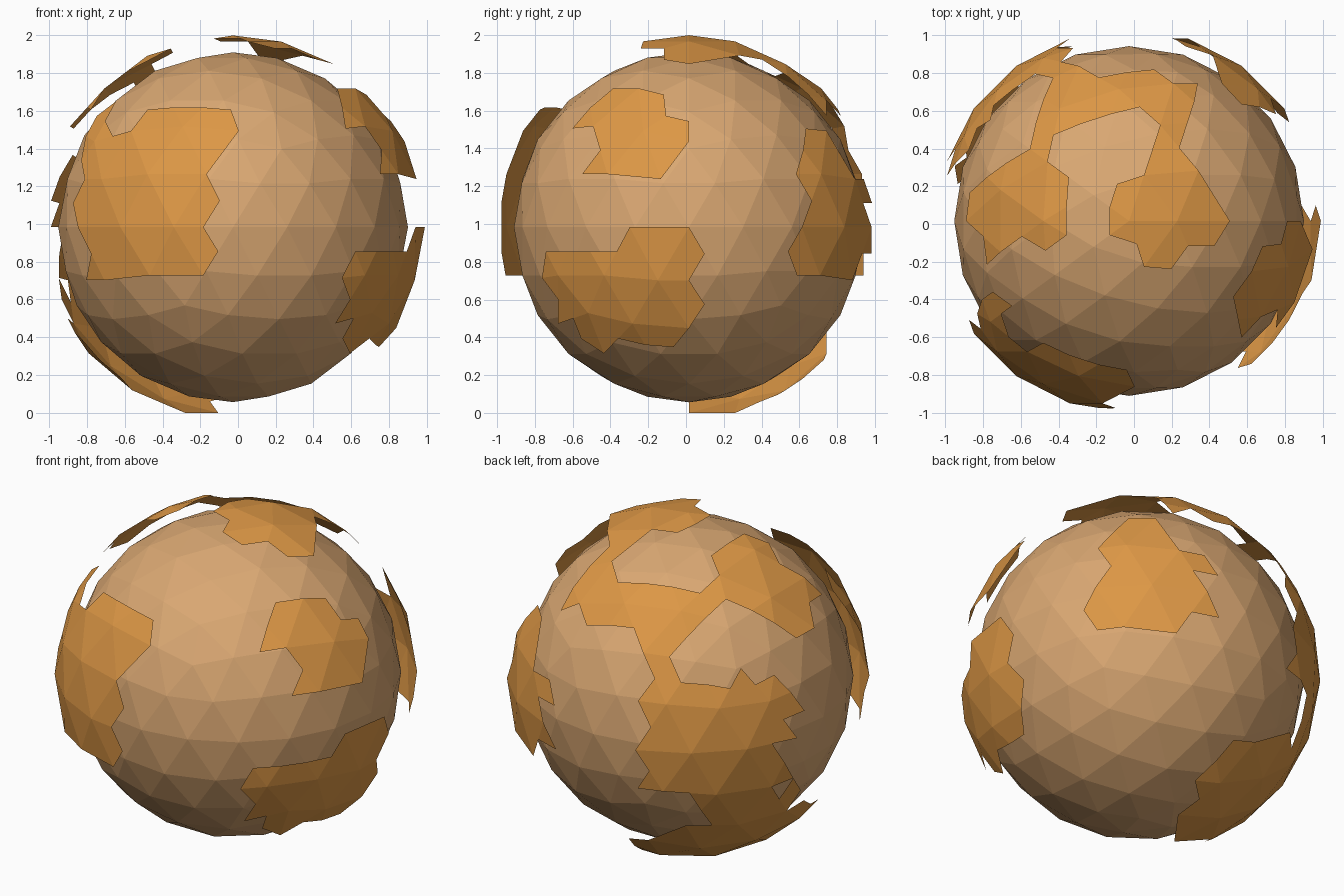
import bpy, bmesh, math
from mathutils import Vector

if "Cube" in bpy.data.objects:
    bpy.data.objects.remove(bpy.data.objects["Cube"])

CENTRE = Vector((-0.026, 0.016, 0.983))
CORE_R, SHELL_R = 0.927, 1.0165


def material(name, rgb):
    m = bpy.data.materials.new(name)
    m.diffuse_color = (*rgb, 1)
    m.use_nodes = True
    m.node_tree.nodes["Principled BSDF"].inputs["Base Color"].default_value = m.diffuse_color
    return m


SOIL = material("soil", (0.70, 0.39, 0.17))
LAND = material("land", (0.72, 0.31, 0.06))


def add_object(name, bm, mat):
    me = bpy.data.meshes.new(name)
    bm.to_mesh(me)
    bm.free()
    me.materials.append(mat)
    ob = bpy.data.objects.new(name, me)
    ob.location = CENTRE
    bpy.context.collection.objects.link(ob)


def inside(x, y, pts):
    hit = False
    for (x1, y1), (x2, y2) in zip(pts, pts[1:] + pts[:1]):
        if (y1 > y) != (y2 > y) and x < x1 + (y - y1) * (x2 - x1) / (y2 - y1):
            hit = not hit
    return hit


def outline(az, el, pts, world=True, depth=0.0):
    """Test for a face centre lying in an outline drawn from a view direction."""
    a, e = math.radians(az), math.radians(el)
    right = Vector((-math.sin(a), math.cos(a), 0))
    to_eye = Vector((math.cos(e) * math.cos(a), math.cos(e) * math.sin(a), math.sin(e)))
    up = to_eye.cross(right)

    def test(p):
        q = p + CENTRE if world else p
        return p.dot(to_eye) > depth and inside(q.dot(right), q.dot(up), pts)
    return test


def land(name, *tests):
    """Keep the shell faces that fall in any of the outlines."""
    bm = bmesh.new()
    bmesh.ops.create_icosphere(bm, subdivisions=3, radius=SHELL_R)
    bmesh.ops.subdivide_edges(bm, edges=bm.edges[:], cuts=1, use_grid_fill=True)
    drop = [f for f in bm.faces
            if not any(t(f.calc_center_median()) for t in tests)]
    bmesh.ops.delete(bm, geom=drop, context='FACES')
    add_object(name, bm, LAND)


# Inner ball
core = bmesh.new()
bmesh.ops.create_icosphere(core, subdivisions=3, radius=CORE_R)
add_object("core_ball", core, SOIL)

# Front plate
land("front_plate", outline(-90, 0, [
    (-.48, 1.61), (-.34, 1.62), (-.18, 1.62), (-.03, 1.61), (0, 1.5), (-.17, 1.27),
    (-.10, 1.12), (-.17, .99), (-.10, .86), (-.17, .73), (-.46, .73), (-.63, .71),
    (-.81, .71), (-.82, .84), (-.82, .97), (-.87, 1.11), (-.82, 1.24), (-.83, 1.38),
    (-.75, 1.6), (-.65, 1.65), (-.70, 1.55), (-.66, 1.47), (-.56, 1.5)]))

# Right side plates
land("right_lower_plate", outline(0, 0, [
    (-.75, .86), (-.36, .86), (-.3, .98), (.01, .98), (.09, .84), (.02, .71),
    (.09, .57), (-.06, .35), (-.2, .36), (-.37, .39), (-.44, .33), (-.68, .51),
    (-.68, .63), (-.77, .72)]))
land("right_upper_plate", outline(0, 0, [
    (-.39, 1.72), (-.27, 1.72), (-.13, 1.69), (-.11, 1.57), (.01, 1.54), (.01, 1.44),
    (-.14, 1.24), (-.55, 1.27), (-.46, 1.4), (-.5, 1.5), (-.6, 1.51), (-.48, 1.64)]))

# Back right plate
land("back_right_plate", outline(49, -27, [
    (-.23, .25), (.34, .21), (.41, .31), (.34, .45), (.41, .545), (.28, .70),
    (.21, .72), (.105, .84), (-.05, .84), (-.16, .76), (-.23, .67), (-.16, .555),
    (-.23, .44), (-.30, .34)], world=False))

# Large plate running over the top, down the back left and underneath
top = outline(-90, 90, [
    (-.12, -.06), (.02, -.12), (.06, -.23), (.2, -.24), (.27, -.12), (.43, -.12),
    (.5, .02), (.35, .25), (.24, .4), (.33, .74), (.21, .74), (.11, .82),
    (-.19, .77), (-.38, .87), (-.43, .78), (-.55, .39), (-.7, .3), (-.87, .17),
    (-.88, .02), (-.78, -.21), (-.6, -.06), (-.46, -.13), (-.36, -.06), (-.35, .25),
    (-.46, .32), (-.43, .48), (.03, .62), (.14, .53), (.08, .25), (-.09, .21),
    (-.13, .08)], depth=0.2)
back = outline(125, 27, [
    (-.10, .16), (-.2, .1), (-.17, -.02), (-.26, -.14), (-.20, -.29), (-.26, -.42),
    (-.20, -.53), (-.26, -.65), (-.20, -.68), (.085, -.725), (.13, -.8), (.2, -.95),
    (.62, -.75), (.52, -.64), (.56, -.55), (.52, -.48), (.56, -.37), (.62, -.19),
    (.47, 0), (.23, -.07), (-.04, -.04), (-.09, .09)], world=False)
# Seen from below, so y is flipped
under = outline(-90, -90, [(x, -y) for x, y in [
    (-.63, .67), (-.50, .70), (-.34, .73), (-.09, .68), (-.04, .51), (-.08, .25),
    (-.26, 0), (-.5, 0), (-.62, -.09), (-.76, -.14), (-.85, -.02), (-.85, .15),
    (-.95, .35), (-.75, .65)]], world=False, depth=0.33)
land("back_left_plate", top, back, under)
